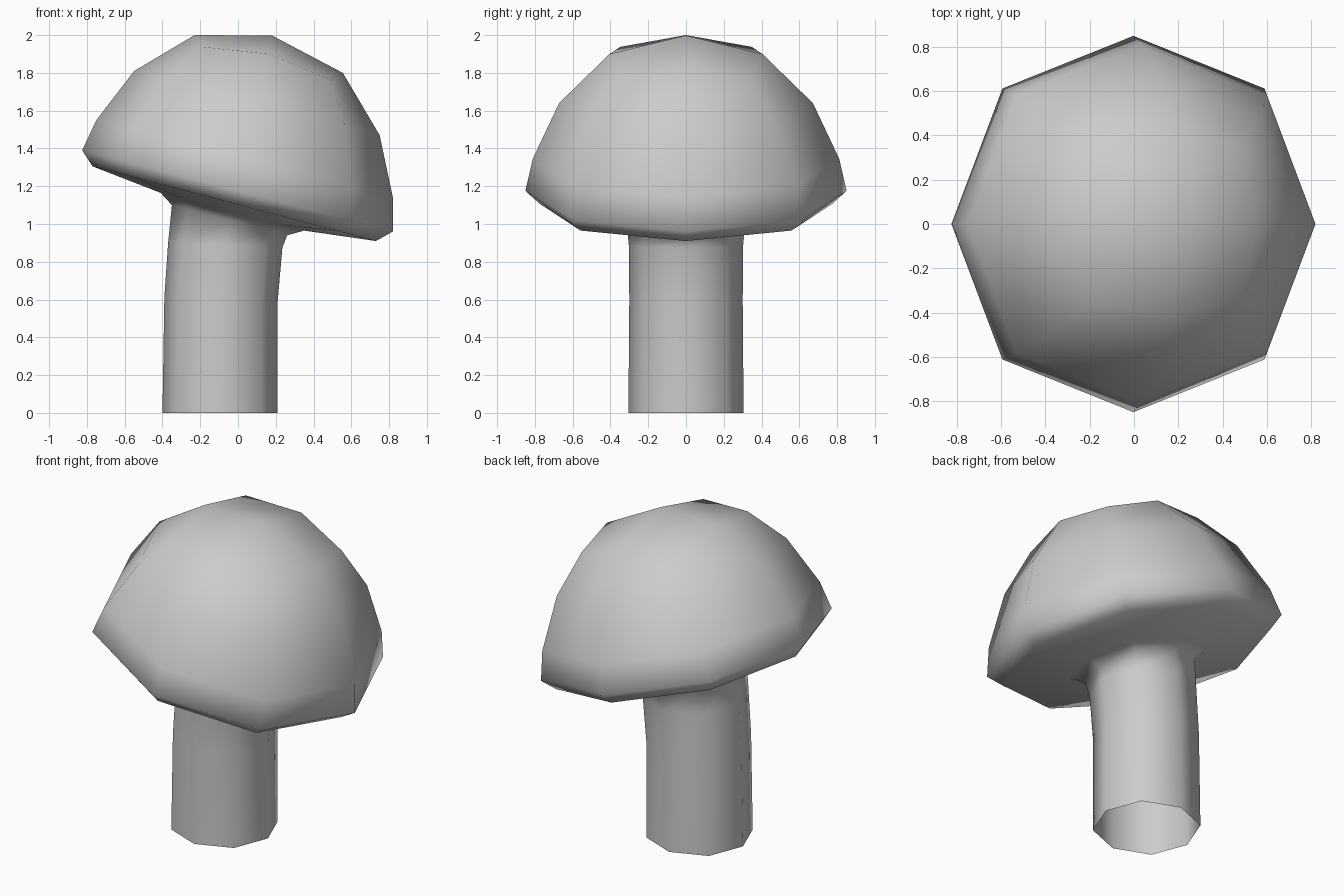
import bpy, bmesh
from mathutils import Vector

if "Cube" in bpy.data.objects:
    bpy.data.objects.remove(bpy.data.objects["Cube"])

# Tilted eight-sided rings, each given by its left and right points: (xl, zl, xr, zr)
RINGS = [
    # stem, open at the foot
    (-0.40, 0.00, 0.21, 0.00),
    (-0.39, 0.61, 0.21, 0.59),
    (-0.37, 0.90, 0.235, 0.875),
    (-0.35, 1.10, 0.26, 0.94),
    # underside of the cap
    (-0.41, 1.165, 0.35, 0.965),
    (-0.77, 1.305, 0.73, 0.91),
    # rim and dome
    (-0.825, 1.39, 0.82, 0.96),
    (-0.75, 1.55, 0.82, 1.14),
    (-0.55, 1.81, 0.75, 1.47),
    (-0.23, 2.00, 0.555, 1.80),
]
AXIS = Vector((0.26, 0, 0.966))
CROWN = Vector((0.18, 0, 1.998))


def add_ring(bm, xl, zl, xr, zr, diag=0.72, drop=0.0):
    left, right = Vector((xl, 0, zl)), Vector((xr, 0, zr))
    mid, u = (left + right) / 2, (right - left) / 2
    v = Vector((0, u.length, 0))
    corners = [(1, 0), (1, 1), (0, 1), (-1, 1), (-1, 0), (-1, -1), (0, -1), (1, -1)]
    verts = []
    for a, b in corners:
        if a and b:
            p = mid + (u * a + v * b) * diag - AXIS * drop
        else:
            p = mid + u * a + v * b
        verts.append(bm.verts.new(p))
    return verts


bm = bmesh.new()
# the last ring is squarer, with lowered corners
loops = [add_ring(bm, *r) for r in RINGS[:-1]]
loops.append(add_ring(bm, *RINGS[-1], diag=0.86, drop=0.05))
for lo, hi in zip(loops, loops[1:]):
    for i in range(8):
        j = (i + 1) % 8
        bm.faces.new((lo[i], lo[j], hi[j], hi[i]))

# crown: four quads meeting at the top
top, last = bm.verts.new(CROWN), loops[-1]
for i in range(0, 8, 2):
    bm.faces.new((last[i], last[i + 1], last[(i + 2) % 8], top))

for f in bm.faces:
    f.smooth = True
mesh = bpy.data.meshes.new("mushroom")
bm.to_mesh(mesh)
bm.free()
bpy.context.collection.objects.link(bpy.data.objects.new("mushroom", mesh))
